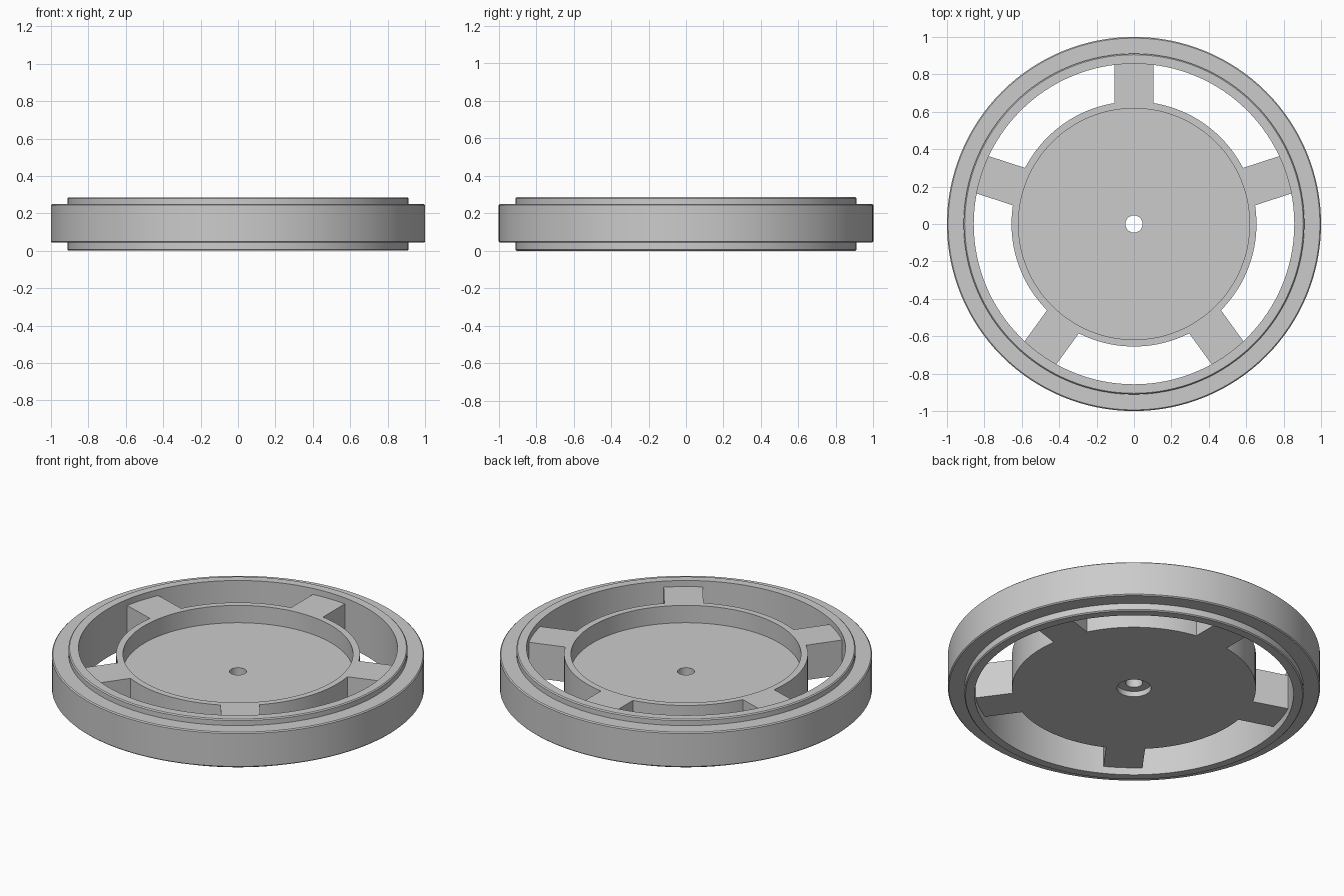
import bpy
import math
from mathutils import Matrix

if "Cube" in bpy.data.objects:
    bpy.data.objects.remove(bpy.data.objects["Cube"])

SEGMENTS = 128
BOTTOM, TOP = 0.043, 0.25      # shared height of tread, hub and spokes
HEIGHT = 0.286

grey = bpy.data.materials.new("plain grey")
grey.use_nodes = True
grey.diffuse_color = (0.6, 0.6, 0.6, 1)
shader = grey.node_tree.nodes["Principled BSDF"]
shader.inputs["Base Color"].default_value = grey.diffuse_color
shader.inputs["Roughness"].default_value = 0.6


def add_mesh(name, verts, faces):
    mesh = bpy.data.meshes.new(name)
    mesh.from_pydata(verts, [], faces)
    mesh.materials.append(grey)
    obj = bpy.data.objects.new(name, mesh)
    bpy.context.collection.objects.link(obj)
    return obj


def lathe(name, profile):
    """Revolve a closed (radius, z) outline, listed counter-clockwise."""
    n = len(profile)
    verts, faces = [], []
    for s in range(SEGMENTS):
        a = 2 * math.pi * s / SEGMENTS
        verts += [(r * math.cos(a), r * math.sin(a), z) for r, z in profile]
        t = (s + 1) % SEGMENTS
        for i in range(n):
            j = (i + 1) % n
            faces.append((s * n + i, t * n + i, t * n + j, s * n + j))
    obj = add_mesh(name, verts, faces)
    bpy.ops.object.select_all(action="DESELECT")
    obj.select_set(True)
    bpy.context.view_layer.objects.active = obj
    bpy.ops.object.shade_smooth_by_angle(angle=math.radians(30))
    return obj


# Rim: wide tread band around a taller inner ring, with small chamfers
inner, ring, outer, c = 0.857, 0.911, 1.0, 0.006
lathe("rim", [
    (inner, 0), (ring - c, 0), (ring, c), (ring, BOTTOM),
    (outer - c, BOTTOM), (outer, BOTTOM + c),
    (outer, TOP - c), (outer - c, TOP),
    (ring, TOP), (ring, HEIGHT - c), (ring - c, HEIGHT), (inner, HEIGHT),
])

# Hub: shallow dish with a centre hole, counterbored underneath
hub, dish, bore, recess, floor = 0.655, 0.618, 0.046, 0.092, 0.147
lathe("hub", [
    (recess, BOTTOM), (hub, BOTTOM), (hub, TOP), (dish, TOP),
    (dish, floor), (bore, floor),
    (bore, BOTTOM + 0.032), (recess, BOTTOM + 0.032),
])

# Five spokes, flush with the hub faces and sunk into hub wall and rim
half_width, start, end = 0.105, 0.64, 0.87
corners = [(x, y, z) for z in (BOTTOM, TOP)
           for x, y in ((start, -half_width), (end, -half_width),
                        (end, half_width), (start, half_width))]
sides = [(i, (i + 1) % 4, (i + 1) % 4 + 4, i + 4) for i in range(4)]
for k in range(5):
    spoke = add_mesh(f"spoke_{k + 1}", corners,
                     sides + [(3, 2, 1, 0), (4, 5, 6, 7)])
    spoke.data.transform(Matrix.Rotation(math.radians(90 + 72 * k), 4, "Z"))
